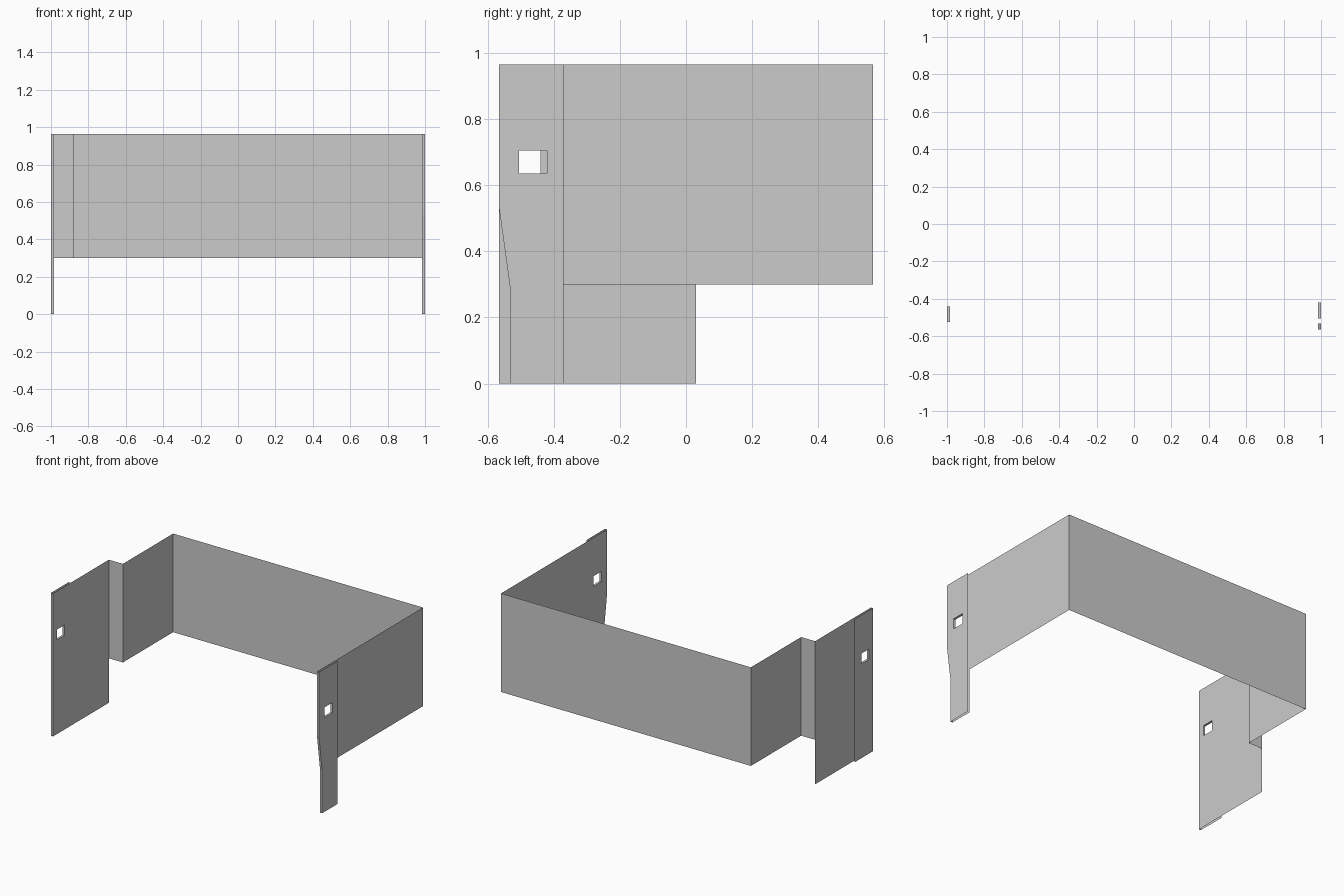
import bpy, bmesh
from mathutils import Vector

if "Cube" in bpy.data.objects:
    bpy.data.objects.remove(bpy.data.objects["Cube"])

H, Z0 = 0.965, 0.30        # top of all sheets, underside of raised walls
F, B, FLAP = -0.565, 0.565, -0.37
IN, OUT = 0.985, 1.0       # inner and outer sheet positions


def finish(name, bm):
    me = bpy.data.meshes.new(name)
    bm.to_mesh(me)
    bm.free()
    bpy.context.collection.objects.link(bpy.data.objects.new(name, me))


def rect(y0, y1, z0, z1):
    return [(y0, z0), (y1, z0), (y1, z1), (y0, z1)]


def sheet(name, x, outline, hole, facing):
    """Flat panel in the yz plane with a window cut through it."""
    bm = bmesh.new()
    edges = []
    for loop in (outline, hole):
        vs = [bm.verts.new((x, y, z)) for y, z in loop]
        edges += [bm.edges.new((vs[i - 1], vs[i])) for i in range(len(vs))]
    n = Vector((facing, 0, 0))
    bmesh.ops.triangle_fill(bm, edges=edges, use_beauty=True, normal=n)
    bm.normal_update()
    flip = [f for f in bm.faces if f.normal.dot(n) < 0]
    bmesh.ops.reverse_faces(bm, faces=flip)
    finish(name, bm)


def ribbon(name, pts, offset, closed=False):
    """Strip swept from a path of 3D points by a fixed offset."""
    bm = bmesh.new()
    a = [bm.verts.new(p) for p in pts]
    b = [bm.verts.new(Vector(p) + Vector(offset)) for p in pts]
    for i in range(0 if closed else 1, len(pts)):
        bm.faces.new((a[i - 1], a[i], b[i], b[i - 1]))
    finish(name, bm)


# front edge paths, top to bottom (right one tapers inward)
left_edge = [(F, H), (F, 0)]
right_edge = [(F, H), (F, 0.53), (-0.532, 0.29), (-0.532, 0)]

# inner sheets: left panel to the floor, right post joined to a raised wall
left_inner = left_edge + [(0.03, 0), (0.03, H)]
right_inner = right_edge + [(FLAP, 0), (FLAP, Z0), (B, Z0), (B, H)]

for side, s, edge, inner, w in (
        ("left", -1, left_edge, left_inner, rect(-0.523, -0.44, 0.635, 0.705)),
        ("right", 1, right_edge, right_inner, rect(-0.505, -0.42, 0.635, 0.705))):
    sheet(side + "_inner_panel", s * IN, inner, w, -s)
    # outer flap folded round the front edge
    sheet(side + "_outer_flap", s * OUT, edge + [(FLAP, 0), (FLAP, H)], w, s)
    across = (s * (OUT - IN), 0, 0)
    ribbon(side + "_front_edge", [(s * IN, y, z) for y, z in edge], across)
    ribbon(side + "_window_reveal", [(s * IN, y, z) for y, z in w], across, True)

# raised walls: left jog, left rear wall and back wall
ribbon("jog_and_back_wall",
       [(-IN, 0.03, Z0), (-0.88, 0.03, Z0), (-0.88, B, Z0), (IN, B, Z0)],
       (0, 0, H - Z0))
